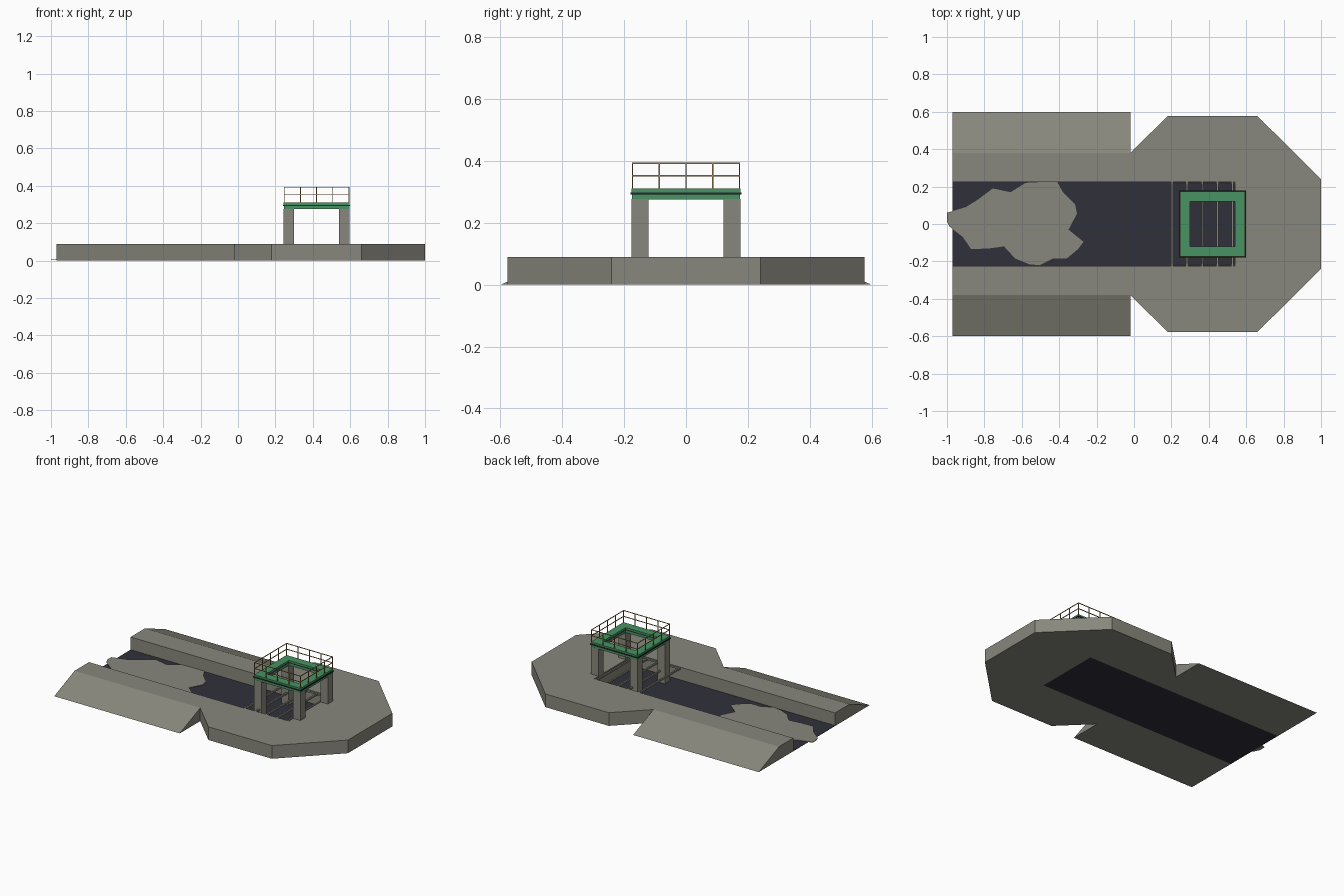
import bpy, bmesh

if "Cube" in bpy.data.objects:
    bpy.data.objects.remove(bpy.data.objects["Cube"])


def material(name, rgb):
    m = bpy.data.materials.new(name)
    m.diffuse_color = (*rgb, 1)
    m.use_nodes = True
    m.node_tree.nodes["Principled BSDF"].inputs["Base Color"].default_value = m.diffuse_color
    return m


CONCRETE = material("concrete grey", (0.25, 0.245, 0.205))
DARK = material("dark water", (0.030, 0.030, 0.043))
GREEN = material("deck green", (0.065, 0.29, 0.125))
BLACK = material("band black", (0.022, 0.022, 0.026))
TAN = material("railing tan", (0.42, 0.27, 0.08))


def finish(bm, name, mat):
    bmesh.ops.recalc_face_normals(bm, faces=bm.faces)
    me = bpy.data.meshes.new(name)
    bm.to_mesh(me)
    bm.free()
    me.materials.append(mat)
    ob = bpy.data.objects.new(name, me)
    bpy.context.collection.objects.link(ob)
    return ob


def prism(name, points, offset, mat):
    """Extrude a closed polygon of 3D points along an offset."""
    bm = bmesh.new()
    face = bm.faces.new([bm.verts.new(p) for p in points])
    ext = bmesh.ops.extrude_face_region(bm, geom=[face], use_keep_orig=True)
    moved = [v for v in ext["geom"] if isinstance(v, bmesh.types.BMVert)]
    bmesh.ops.translate(bm, vec=offset, verts=moved)
    return finish(bm, name, mat)


def box(name, x0, x1, y0, y1, z0, z1, mat):
    pts = [(x0, y0, z0), (x1, y0, z0), (x1, y1, z0), (x0, y1, z0)]
    return prism(name, pts, (0, 0, z1 - z0), mat)


CX = 0.42  # tower centre


def ring(name, outer, inner, z0, z1, mat):
    """Square frame around the tower centre."""
    bm = bmesh.new()
    corners = [(-1, -1), (1, -1), (1, 1), (-1, 1)]
    loops = [[bm.verts.new((CX + r * a, r * b, z)) for a, b in corners]
             for r, z in ((outer, z0), (outer, z1), (inner, z1), (inner, z0))]
    for i in range(4):
        a, b = loops[i], loops[(i + 1) % 4]
        for j in range(4):
            k = (j + 1) % 4
            bm.faces.new((a[j], a[k], b[k], b[j]))
    return finish(bm, name, mat)


H = 0.09    # platform height
W = 0.225   # channel half width
END = 0.54  # closed end of channel

# Eight-sided platform with the channel slot cut into it
half = [(END, W), (-0.02, W), (-0.02, 0.38), (0.18, 0.577), (0.66, 0.577), (1.0, 0.24)]
outline = half + [(x, -y) for x, y in reversed(half)]
prism("platform", [(x, y, 0) for x, y in outline], (0, 0, H), CONCRETE)

# Sloped embankments either side of the channel
for s, side in ((1, "back"), (-1, "front")):
    profile = [(W, 0), (W, H), (0.38, H), (0.60, 0)]
    prism(side + "_embankment", [(-0.97, s * y, z) for y, z in profile],
          (0.95, 0, 0), CONCRETE)

# Channel floor and the flat sediment patch on it
box("channel_floor", -0.97, END, -W, W, 0, 0.003, DARK)
patch = [(-1, .015), (-1, .06), (-.9, .09), (-.835, .13), (-.755, .19), (-.66, .17),
         (-.58, .22), (-.5, .224), (-.41, .224), (-.38, .17), (-.315, .105),
         (-.305, .055), (-.35, -.03), (-.27, -.095), (-.3, -.135), (-.36, -.185),
         (-.435, -.185), (-.505, -.22), (-.56, -.215), (-.635, -.185),
         (-.695, -.12), (-.77, -.13), (-.87, -.135), (-.915, -.07), (-.985, -.015)]
prism("sediment_patch", [(x, y, 0.003) for x, y in patch], (0, 0, 0.004), CONCRETE)

# Grating over the end of the channel
for i in range(5):
    x = 0.203 + i * 0.081
    box(f"grating_bar_{i}", x - 0.005, x + 0.005, -W, W, 0.076, 0.087, CONCRETE)
for s in (-1, 1):
    y = s * 0.219
    box("grating_side", 0.198, END, y - 0.003, y + 0.003, 0.076, 0.087, CONCRETE)

# Four tower legs; the outer pair stands on the platform
for sx in (-1, 1):
    for sy in (-1, 1):
        x, y = CX + sx * 0.148, sy * 0.148
        box("tower_leg", x - 0.0275, x + 0.0275, y - 0.0275, y + 0.0275,
            0.003 if sx < 0 else H - 0.01, 0.276, CONCRETE)

# Ring-shaped deck with a dark band
ring("deck_lower", 0.175, 0.12, 0.275, 0.291, GREEN)
ring("deck_band", 0.180, 0.12, 0.291, 0.298, BLACK)
ring("deck_upper", 0.176, 0.12, 0.298, 0.31, GREEN)

# Railing: two rails and evenly spaced posts on all sides
T = 0.002
ring("top_rail", 0.175, 0.171, 0.390, 0.394, TAN)
ring("middle_rail", 0.175, 0.171, 0.350, 0.354, TAN)
for i in range(5):
    for j in range(5):
        if i in (0, 4) or j in (0, 4):
            x, y = CX + (i - 2) * 0.0865, (j - 2) * 0.0865
            box("railing_post", x - T, x + T, y - T, y + T, 0.309, 0.392, TAN)
